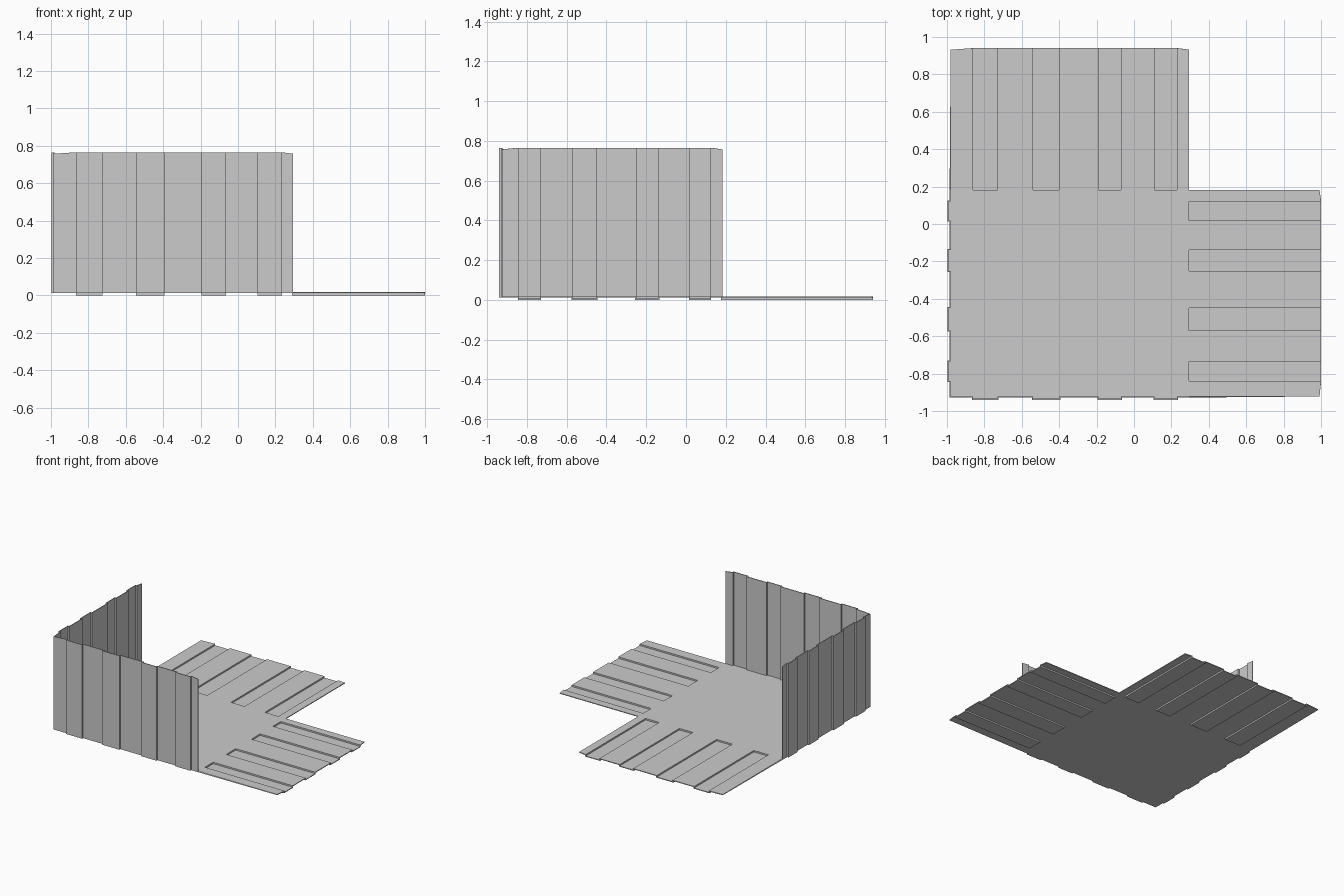
import bpy, bmesh
from mathutils import Vector

if "Cube" in bpy.data.objects:
    bpy.data.objects.remove(bpy.data.objects["Cube"])

X0, X1 = -0.98, 0.295      # floor extents
Y0, Y1 = -0.922, 0.183
Z = 0.018                  # inner floor surface
DEPTH, THICK = 0.012, 0.006
RIBS_X = [(-0.86, -0.73), (-0.54, -0.40), (-0.19, -0.07), (0.11, 0.23)]
RIBS_Y = [(-0.84, -0.735), (-0.57, -0.45), (-0.25, -0.14), (0.02, 0.12)]
DROP = 0.008               # slightly eased tip corners

bm = bmesh.new()


def face(pts):
    return bm.faces.new([bm.verts.new(p) for p in pts])


def ribbed_panel(lo, hi, ribs, length, place):
    """Corrugated panel; place(u, v, n) maps width, length and outward depth."""
    profile = [(lo, 0)]
    for a, b in ribs:
        profile += [(a, 0), (a, DEPTH), (b, DEPTH), (b, 0)]
        # closed end of the channel at the fold
        face([place(a, 0, 0), place(a, 0, DEPTH), place(b, 0, DEPTH), place(b, 0, 0)])
    profile.append((hi, 0))
    for (u, n), (s, m) in zip(profile, profile[1:]):
        tu = length - (DROP if u in (lo, hi) else 0)
        ts = length - (DROP if s in (lo, hi) else 0)
        face([place(u, 0, n), place(s, 0, m), place(s, ts, m), place(u, tu, n)])


# floor outline, with points where the channels meet it
xs = [X0] + [x for r in RIBS_X for x in r] + [X1]
ys = [Y0] + [y for r in RIBS_Y for y in r] + [Y1]
outline = [(x, Y0) for x in xs] + [(X1, y) for y in ys[1:]]
outline += [(x, Y1) for x in xs[-2::-1]] + [(X0, y) for y in ys[-2:0:-1]]
face([(x, y, Z) for x, y in outline])

# two flat flaps and two upright walls
ribbed_panel(X0, X1, RIBS_X, 0.94 - Y1, lambda u, v, n: Vector((u, Y1 + v, Z - n)))
ribbed_panel(Y0, Y1, RIBS_Y, 1.0 - X1, lambda u, v, n: Vector((X1 + v, u, Z - n)))
ribbed_panel(X0, X1, RIBS_X, 0.765 - Z, lambda u, v, n: Vector((u, Y0 - n, Z + v)))
ribbed_panel(Y0, Y1, RIBS_Y, 0.765 - Z, lambda u, v, n: Vector((X0 - n, u, Z + v)))

# weld into one folded sheet, with the inside facing up
bmesh.ops.remove_doubles(bm, verts=bm.verts[:], dist=0.0005)
bmesh.ops.recalc_face_normals(bm, faces=bm.faces[:])
floor = max(bm.faces, key=lambda f: f.calc_area())
if floor.normal.z < 0:
    bmesh.ops.reverse_faces(bm, faces=bm.faces[:])

mesh = bpy.data.meshes.new("folded_ribbed_sheet")
bm.to_mesh(mesh)
bm.free()
sheet = bpy.data.objects.new("folded_ribbed_sheet", mesh)
bpy.context.collection.objects.link(sheet)

# sheet thickness
mod = sheet.modifiers.new("thickness", 'SOLIDIFY')
mod.thickness = THICK
mod.offset = -1
mod.use_even_offset = True
mod.use_quality_normals = True
